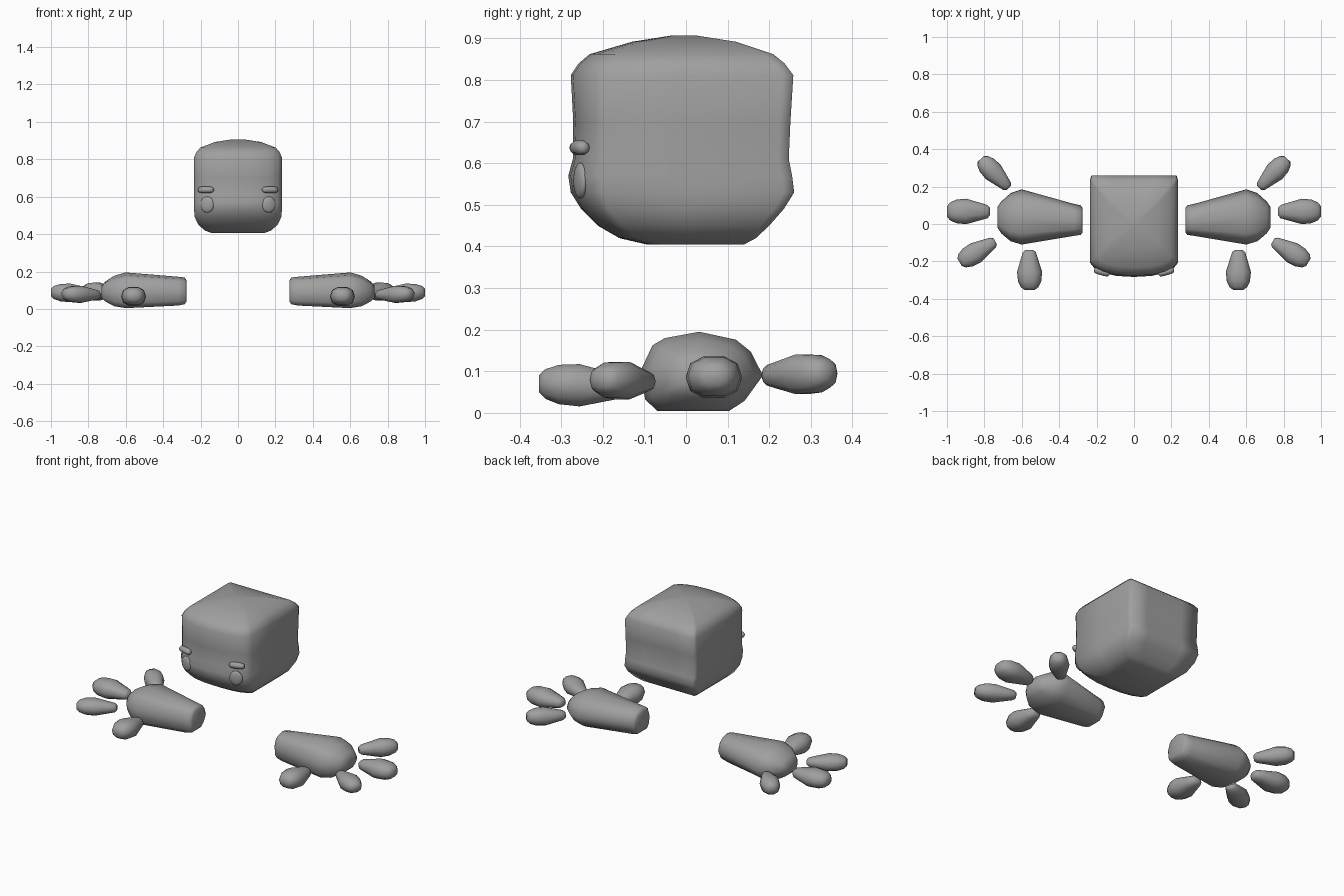
import bpy, bmesh, math
from mathutils import Vector, Matrix

if "Cube" in bpy.data.objects:
    bpy.data.objects.remove(bpy.data.objects["Cube"])

grey = bpy.data.materials.new("plain_grey")
grey.diffuse_color = (0.35, 0.35, 0.35, 1)
grey.use_nodes = True
grey.node_tree.nodes["Principled BSDF"].inputs["Base Color"].default_value = grey.diffuse_color


def finish(name, bm):
    bmesh.ops.recalc_face_normals(bm, faces=bm.faces[:])
    for f in bm.faces:
        f.smooth = True
    me = bpy.data.meshes.new(name)
    bm.to_mesh(me)
    bm.free()
    me.materials.append(grey)
    ob = bpy.data.objects.new(name, me)
    bpy.context.collection.objects.link(ob)
    return ob


def loft(name, rings, side=1):
    """Skin a list of closed rings and cap both ends; side=-1 mirrors in x."""
    bm = bmesh.new()
    rows = [[bm.verts.new((p[0] * side, p[1], p[2])) for p in r] for r in rings]
    n = len(rows[0])
    for a, b in zip(rows, rows[1:]):
        for i in range(n):
            j = (i + 1) % n
            bm.faces.new((a[i], a[j], b[j], b[i]))
    bm.faces.new(rows[0])
    bm.faces.new(rows[-1])
    return finish(name, bm)


# Head: box-like plan with a bowed front, stacked upward
half = [(0.4, 0.01), (0.7, 0.04), (0.9, 0.085), (1, 0.14), (1, 0.5),
        (1, 0.95), (0.97, 1), (0.5, 1)]
plan = [(0, 0)] + half + [(0, 1)] + [(-u, v) for u, v in reversed(half)]
head_levels = [  # z, half width, front y, back y
    (0.405, 0.14, -0.095, 0.14), (0.42, 0.178, -0.16, 0.168),
    (0.45, 0.212, -0.212, 0.2), (0.49, 0.231, -0.252, 0.235),
    (0.53, 0.235, -0.277, 0.26), (0.57, 0.235, -0.283, 0.255),
    (0.61, 0.234, -0.272, 0.247), (0.70, 0.234, -0.271, 0.251),
    (0.812, 0.234, -0.277, 0.258), (0.84, 0.222, -0.258, 0.237),
    (0.862, 0.202, -0.232, 0.21), (0.892, 0.125, -0.13, 0.12),
    (0.907, 0.03, -0.035, 0.025)]
loft("head", [[(u * w, f + v * (b - f), z) for u, v in plan]
              for z, w, f, b in head_levels])

# Palm cross-section (y fraction, z fraction) and stations along x
palm_section = [(0, .5), (.1, .83), (.2, .92), (.48, 1), (.78, .9), (.9, .75),
                (1, .45), (.85, .13), (.72, 0), (.14, 0), (.04, .15)]
palm_stations = [  # x, y min, y max, z min, z max
    (.275, -.045, .085, .04, .152), (.285, -.058, .1, .025, .168),
    (.32, -.063, .107, .018, .172), (.6, -.11, .185, .004, .195),
    (.66, -.092, .165, .014, .178), (.71, -.05, .12, .04, .147),
    (.73, -.02, .09, .06, .122)]

# Fingers: base, tip, half width, half height
fingers = [
    ("thumb", (.67, .193, .09), (.82, .348, .095), .055, .05),
    ("long_finger", (.77, .066, .083), (1.0, .068, .088), .068, .052),
    ("middle_finger", (.742, -.092, .075), (.932, -.205, .08), .058, .047),
    ("short_finger", (.56, -.138, .062), (.557, -.353, .07), .067, .053)]
finger_profile = [(0, .3), (.06, .52), (.2, .66), (.55, 1), (.78, .93),
                  (.93, .7), (1, .4)]


def finger_rings(base, tip, w, h):
    base, tip = Vector(base), Vector(tip)
    side = (tip - base).cross(Vector((0, 0, 1))).normalized()
    rings = []
    for t, s in finger_profile:
        c = base.lerp(tip, t)
        ring = []
        for k in range(10):
            a = math.tau * k / 10
            # slightly squared oval
            ca, sa = (math.copysign(abs(q) ** .85, q)
                      for q in (math.cos(a), math.sin(a)))
            ring.append(c + side * ca * w * s + Vector((0, 0, sa * h * s)))
        rings.append(ring)
    return rings


# Brow: short capsule following the bowed front
turn = Matrix.Rotation(math.radians(16), 3, 'Z')
brow_rings = [[Vector((.172, -.256, .637)) + turn @ Vector(
    (x, r * math.cos(math.tau * k / 10), r * math.sin(math.tau * k / 10)))
    for k in range(10)]
    for x, r in ((-.043, .007), (-.036, .015), (-.02, .018),
                 (.02, .018), (.036, .015), (.043, .007))]

for label, s in (("right", 1), ("left", -1)):
    loft(label + "_palm", [[(x, y0 + v * (y1 - y0), z0 + w * (z1 - z0))
                            for v, w in palm_section]
                           for x, y0, y1, z0, z1 in palm_stations], s)
    for name, base, tip, w, h in fingers:
        loft(label + "_" + name, finger_rings(base, tip, w, h), s)
    loft(label + "_brow", brow_rings, s)
    # Eye: flattened oval set on the front
    bm = bmesh.new()
    m = (Matrix.Translation((.165 * s, -.254, .558))
         @ Matrix.Rotation(math.radians(16 * s), 4, 'Z')
         @ Matrix.Diagonal((.038, .014, .043, 1)))
    bmesh.ops.create_uvsphere(bm, u_segments=20, v_segments=12, radius=1, matrix=m)
    finish(label + "_eye", bm)
